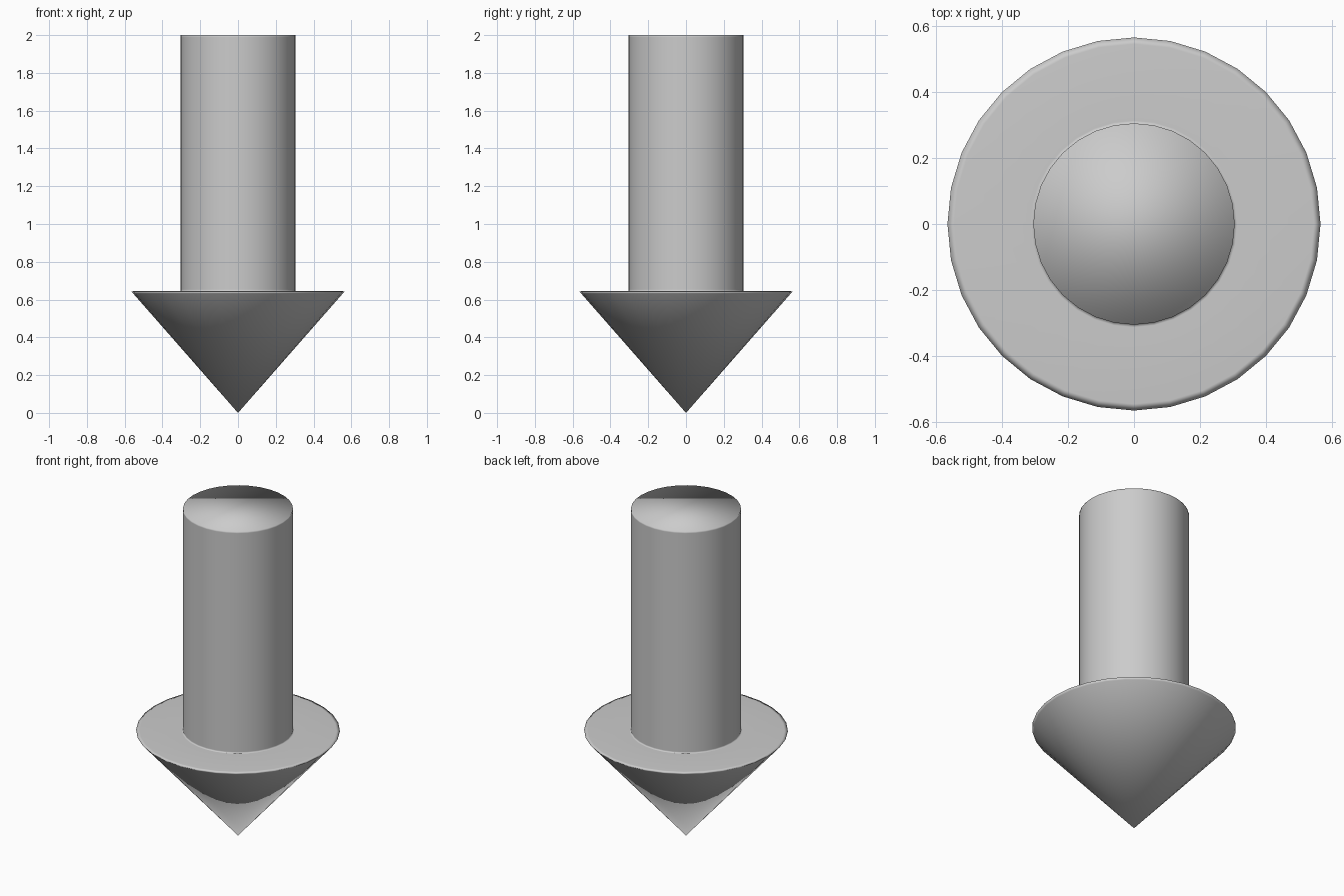
import bpy, bmesh
from math import cos, sin, tau

if "Cube" in bpy.data.objects:
    bpy.data.objects.remove(bpy.data.objects["Cube"])

SEGMENTS = 32


def lathe(name, profile):
    """Revolve (radius, z) points, with a pole at the bottom and one flat cap on top."""
    bm = bmesh.new()
    tip = bm.verts.new((0, 0, profile[0][1]))
    rings = [[bm.verts.new((r * cos(tau * i / SEGMENTS), r * sin(tau * i / SEGMENTS), z))
              for i in range(SEGMENTS)] for r, z in profile[1:]]
    for i in range(SEGMENTS):
        j = (i + 1) % SEGMENTS
        bm.faces.new((tip, rings[0][j], rings[0][i]))
        for low, high in zip(rings, rings[1:]):
            bm.faces.new((low[i], low[j], high[j], high[i]))
    bm.faces.new(rings[-1])
    for face in bm.faces:
        face.smooth = True
    mesh = bpy.data.meshes.new(name)
    bm.to_mesh(mesh)
    bm.free()
    obj = bpy.data.objects.new(name, mesh)
    bpy.context.collection.objects.link(obj)
    return obj


# Downward arrow: pointed head, flat shoulder and shaft,
# with tight support loops beside each edge to keep the smooth shading crisp
lathe("down_arrow", [
    (0, 0),
    (0.555, 0.632), (0.565, 0.643), (0.545, 0.645),   # head and its rim
    (0.313, 0.645), (0.305, 0.645), (0.305, 0.653),   # shoulder and shaft foot
    (0.305, 1.99), (0.305, 2.0),                      # shaft and top edge
])
